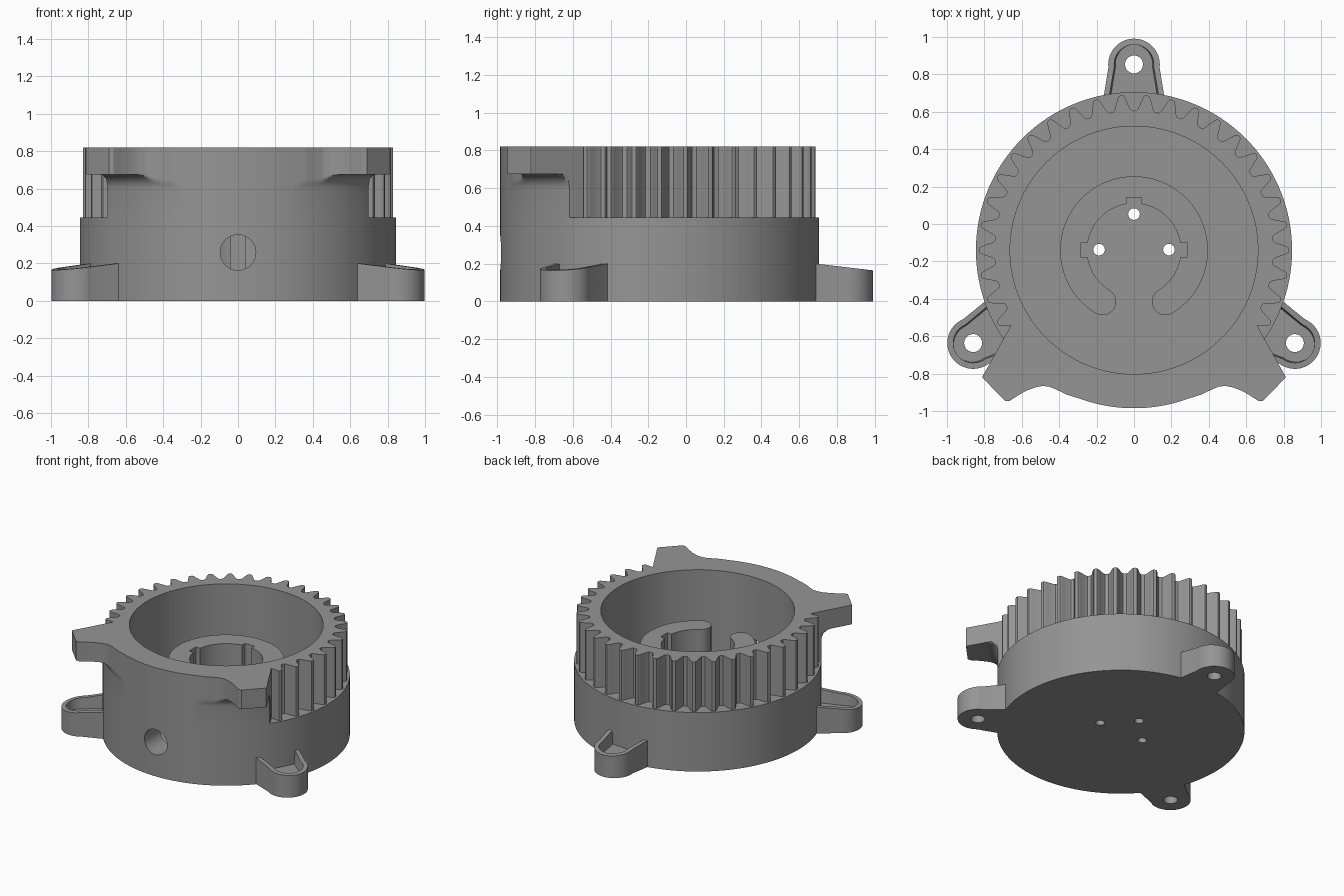
import bpy, bmesh, math
from mathutils import Matrix, Vector

if "Cube" in bpy.data.objects:
    bpy.data.objects.remove(bpy.data.objects["Cube"])

CY = -0.14                 # body axis lies at x = 0, y = CY
R, BORE, TOP, STEP, FLOOR = 0.845, 0.6625, 0.82, 0.445, 0.12
TEETH = 38

grey = bpy.data.materials.new("grey")
grey.diffuse_color = (0.30, 0.30, 0.30, 1)
grey.use_nodes = True
grey.node_tree.nodes["Principled BSDF"].inputs["Base Color"].default_value = grey.diffuse_color


def finish(bm, name):
    bmesh.ops.remove_doubles(bm, verts=bm.verts, dist=1e-5)
    bmesh.ops.dissolve_degenerate(bm, edges=bm.edges, dist=1e-5)
    bmesh.ops.recalc_face_normals(bm, faces=bm.faces)
    mesh = bpy.data.meshes.new(name)
    bm.to_mesh(mesh)
    bm.free()
    ob = bpy.data.objects.new(name, mesh)
    bpy.context.collection.objects.link(ob)
    mesh.materials.append(grey)
    return ob


def smooth(ob):
    bpy.ops.object.select_all(action='DESELECT')
    ob.select_set(True)
    bpy.context.view_layer.objects.active = ob
    bpy.ops.object.shade_smooth_by_angle(angle=math.radians(25))


def loft(name, rings, wrap=False):
    """Skin a stack of equal-length loops; cap the ends, or join last to first."""
    bm = bmesh.new()
    loops = [[bm.verts.new(p) for p in ring] for ring in rings]
    pairs = list(zip(loops, loops[1:])) + ([(loops[-1], loops[0])] if wrap else [])
    n = len(loops[0])
    for a, b in pairs:
        for i in range(n):
            j = (i + 1) % n
            bm.faces.new((a[i], a[j], b[j], b[i]))
    if not wrap:
        bm.faces.new(loops[0])
        bm.faces.new(loops[-1])
    return finish(bm, name)


def prism(name, pts, z0, z1):
    return loft(name, [[(x, y, z) for x, y in pts] for z in (z0, z1)])


def circle(cx, cy, r, n=32):
    return [(cx + r * math.cos(2 * math.pi * i / n),
             cy + r * math.sin(2 * math.pi * i / n)) for i in range(n)]


# Half outline of the front wall with its lug, relative to the body axis
LUG = [(0.645, -0.38), (0.81, -0.675), (0.81, -0.682), (0.69, -0.806),
       (0.665, -0.806), (0.61, -0.770), (0.567, -0.748), (0.53, -0.734),
       (0.49, -0.726), (0.455, -0.729), (0.42, -0.743), (0.36, -0.772), (0.29, -0.794)]
# Tooth profile: phase from gap centre, radius
TOOTH = [(0, 0.745), (0.10, 0.747), (0.17, 0.757), (0.33, 0.808),
         (0.37, 0.820), (0.42, 0.828), (0.5, 0.83)]


def front_angle(x, y):
    return math.atan2(abs(x), -y)


LUG_START = front_angle(*LUG[0])


def gear_radius(f):
    p = ((math.pi - f) / (2 * math.pi / TEETH)) % 1
    p = min(p, 1 - p)
    for (p0, r0), (p1, r1) in zip(TOOTH, TOOTH[1:]):
        if p <= p1:
            return r0 + (r1 - r0) * (p - p0) / (p1 - p0)
    return TOOTH[-1][1]


def lug_radius(f):
    d = Vector((math.sin(f), -math.cos(f)))
    for a, b in zip(LUG, LUG[1:]):
        if front_angle(*b) <= f <= front_angle(*a):
            a, b = Vector(a), Vector(b)
            e = b - a
            return (a.x * e.y - a.y * e.x) / (d.x * e.y - d.y * e.x)
    return R


def upper_radius(f, flare):
    """f is the angle away from the front; flare is the allowed overhang."""
    if f > LUG_START - 1e-7:
        return gear_radius(f)
    r = min(lug_radius(f), R + flare)
    return max(r, gear_radius(f)) if f > LUG_START - 0.03 else r


# Sample angles: tooth corners, lug corners and an even sweep along the front
half = {0.0, math.pi, LUG_START - 1e-4}
for k in range(TEETH):
    for p, _ in TOOTH:
        for s in (-1, 1):
            f = math.pi - (k + s * p) * 2 * math.pi / TEETH
            if LUG_START < f < math.pi:
                half.add(round(f, 6))
half |= {front_angle(*p) for p in LUG}
half |= {LUG_START * i / 60 for i in range(1, 60)}
half = sorted(half)
sweep = half + [-f for f in reversed(half[1:-1])]


def body_ring(radius, z):
    return [(radius(abs(f)) * math.sin(f), CY - radius(abs(f)) * math.cos(f), z) for f in sweep]


# Main housing: plain base, toothed upper half, front wall with overhanging lugs, bore
FIL, LUG_Z = 0.075, 0.675
rings = [body_ring(lambda f: R, 0), body_ring(lambda f: R, STEP),
         body_ring(lambda f: upper_radius(f, 0), STEP)]
for i in range(9):
    t = i / 8 * math.pi / 2
    flare = FIL * (1 - math.cos(t))
    rings.append(body_ring(lambda f: upper_radius(f, flare), LUG_Z - FIL + FIL * math.sin(t)))
rings += [body_ring(lambda f: upper_radius(f, 1), LUG_Z),
          body_ring(lambda f: upper_radius(f, 1), TOP),
          body_ring(lambda f: BORE, TOP), body_ring(lambda f: BORE, FLOOR)]
housing = loft("housing", rings)

# Cut the round front port and three floor holes
cutters = [prism("floor_hole_cutter", circle(x, y, 0.031), -0.1, 0.3)
           for x, y in ((0, 0.053), (-0.187, -0.137), (0.187, -0.137))]
port = prism("front_port_cutter", circle(0, 0, 0.095, 48), -0.2, 0.2)
port.data.transform(Matrix.Translation((0, -0.92, 0.258)) @ Matrix.Rotation(math.pi / 2, 4, 'X'))
for c in cutters + [port]:
    m = housing.modifiers.new(c.name, 'BOOLEAN')
    m.operation, m.solver, m.object = 'DIFFERENCE', 'EXACT', c
bpy.context.view_layer.objects.active = housing
for m in list(housing.modifiers):
    bpy.ops.object.modifier_apply(modifier=m.name)
for c in cutters + [port]:
    bpy.data.objects.remove(c)
smooth(housing)

# Open inner collar with rounded ends and three keyways
RI, RO, END = 0.25, 0.395, math.radians(-58.6)
RM, RC = (RI + RO) / 2, (RO - RI) / 2


def polar(r, a):
    return (r * math.cos(a), r * math.sin(a))


def end_cap(a, start):
    cx, cy = polar(RM, a)
    return [(cx + RC * math.cos(start + math.pi * i / 12),
             cy + RC * math.sin(start + math.pi * i / 12)) for i in range(1, 12)]


FAR = math.pi - END
pts = [polar(RO, END + (FAR - END) * i / 80) for i in range(81)]
pts += end_cap(FAR, FAR)
w = math.asin(0.04 / RI)
stops = [FAR, math.pi, math.pi / 2, 0, END]
for i, (a, b) in enumerate(zip(stops, stops[1:])):
    s = a - (w if i else 0)
    e = b + (w if i < 3 else 0)
    pts += [polar(RI, s + (e - s) * k / 16) for k in range(17)]
    if i < 3:
        key = math.asin(0.04 / 0.285)
        pts += [polar(0.285, b + key), polar(0.285, b - key)]
pts += end_cap(END, END + math.pi)
smooth(prism("inner_collar", [(x, y + CY) for x, y in pts], FLOOR - 0.03, 0.562))

# Three mounting ears with a sloped rim, sunken floor and bolt hole
HUB = 0.853 - CY
ARC = [math.radians(-7 + 194 * i / 28) for i in range(29)]
BACK = [math.radians(205 + 130 * i / 8) for i in range(9)]


def ear_outline(r, half_w, y_end):
    out = [(r * math.cos(a), HUB + r * math.sin(a)) for a in ARC]
    return out + [(-half_w + 2 * half_w * i / 8, y_end) for i in range(9)]


def rim(y):
    return 0.2 - 0.117 * (y - 0.83)


outer = ear_outline(0.138, 0.172, 0.76)
inner = ear_outline(0.106, 0.140, 0.78)
hole = [(0.048 * math.cos(a), HUB + 0.048 * math.sin(a)) for a in ARC + BACK]
for name, turn in (("back_ear", 0), ("left_ear", 120), ("right_ear", -120)):
    ear = loft(name, [[(x, y, 0) for x, y in outer],
                      [(x, y, rim(y)) for x, y in outer],
                      [(x, y, rim(y)) for x, y in inner],
                      [(x * 0.94, y, 0.10) for x, y in inner],
                      [(x, y, 0.10) for x, y in hole],
                      [(x, y, 0) for x, y in hole]], wrap=True)
    ear.data.transform(Matrix.Translation((0, CY, 0)) @ Matrix.Rotation(math.radians(turn), 4, 'Z'))
    smooth(ear)
